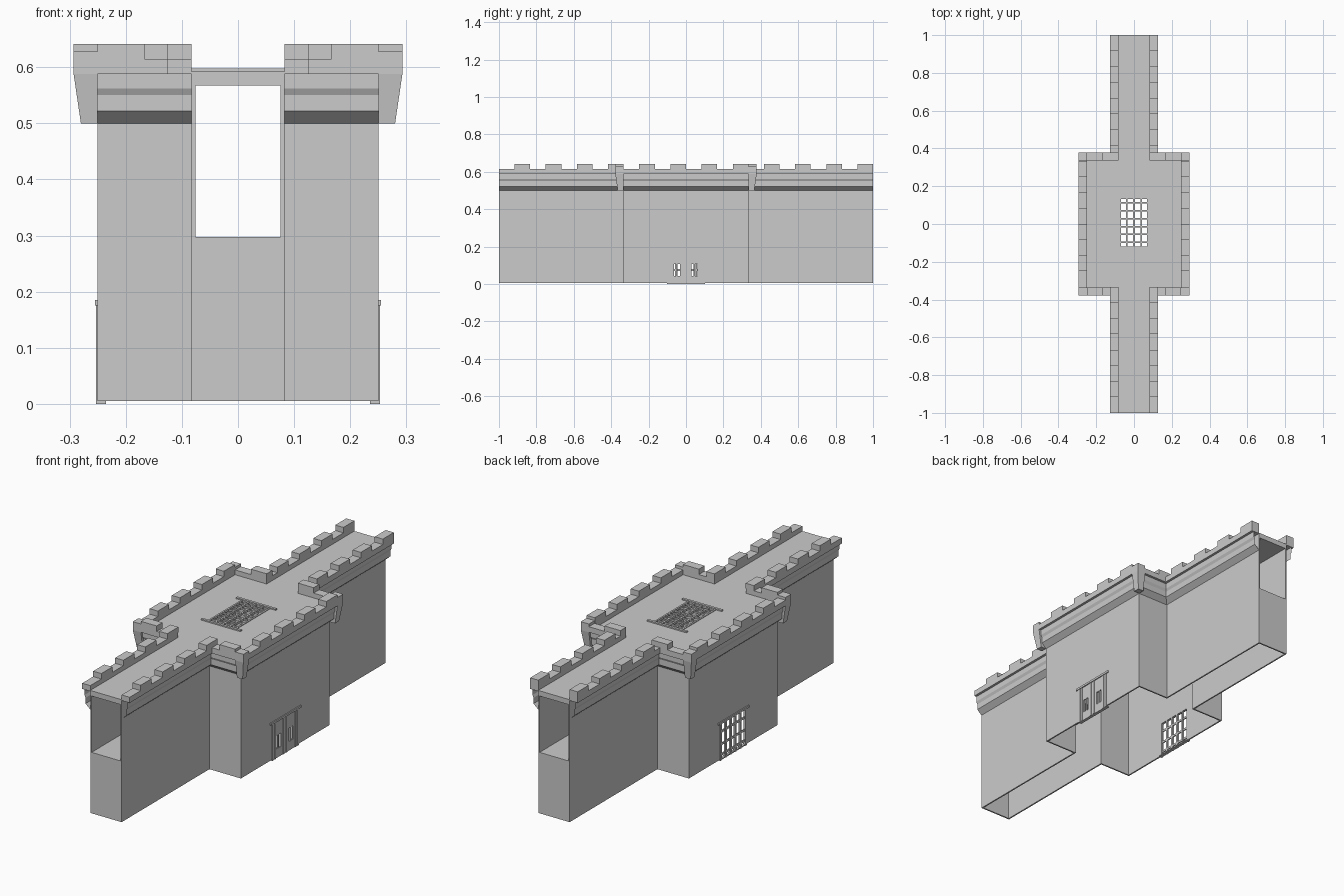
import bpy
import bmesh

old = bpy.data.objects.get("Cube")
if old:
    bpy.data.objects.remove(old, do_unlink=True)

stone = bpy.data.materials.new("grey stone")
stone.use_nodes = True
GREY = (0.6, 0.6, 0.6, 1)
stone.diffuse_color = GREY
stone.node_tree.nodes["Principled BSDF"].inputs["Base Color"].default_value = GREY

# Main sizes
WX, TX, TY = 0.083, 0.25, 0.335      # wall half width, tower half width and depth
OUT, SKIN = 0.043, 0.007             # parapet overhang, shell thickness
BASE, FLOOR, SOFFIT, DECK = 0.005, 0.297, 0.567, 0.592
LEDGE, SILL, TOP = 0.588, 0.615, 0.641
STEP = 1 / 12                        # merlon and gap length


def make(name, bm):
    bmesh.ops.recalc_face_normals(bm, faces=bm.faces)
    mesh = bpy.data.meshes.new(name)
    bm.to_mesh(mesh)
    bm.free()
    mesh.materials.append(stone)
    obj = bpy.data.objects.new(name, mesh)
    bpy.context.scene.collection.objects.link(obj)
    return obj


def box(bm, x, y, z):
    """Add a box between pairs of limits, given in any order."""
    x, y, z = sorted(x), sorted(y), sorted(z)
    for v in bmesh.ops.create_cube(bm, size=1)["verts"]:
        v.co = [lim[0] if c < 0 else lim[1] for c, lim in zip(v.co, (x, y, z))]


def boxes(name, items):
    bm = bmesh.new()
    for item in items:
        box(bm, *item)
    return make(name, bm)


def panel(name, x, ys, zs, holes):
    """Upright panel facing x, split on a grid with some cells left open."""
    return boxes(name, [(x, ys[i:i + 2], zs[j:j + 2])
                        for i in range(len(ys) - 1) for j in range(len(zs) - 1)
                        if (i, j) not in holes])


def moulding(name, start, end, normal):
    """Stepped cornice strip along an edge, open at both ends."""
    profile = [(0, 0.5), (0.025, 0.522), (0.025, 0.55),
               (0.031, 0.562), (0.031, LEDGE)]
    bm = bmesh.new()
    rows = [[bm.verts.new((p[0] + normal[0] * d, p[1] + normal[1] * d, z))
             for d, z in profile] for p in (start, end)]
    for k in range(len(profile) - 1):
        bm.faces.new((rows[0][k], rows[1][k], rows[1][k + 1], rows[0][k + 1]))
    obj = make(name, bm)
    # Point the strip away from the building
    mesh = obj.data
    if sum(p.normal.x * normal[0] + p.normal.y * normal[1] for p in mesh.polygons) < 0:
        mesh.flip_normals()
    return obj


def run(start, stop, first):
    """Merlon spans from start to stop; first = 0 begins with a merlon."""
    spans = []
    a = start + first * STEP
    while a < stop - 0.01:
        spans.append((a, min(a + STEP, stop)))
        a += 2 * STEP
    return spans


# Wall ends: floors, blind lower faces and decks
for s, end in ((-1, "front"), (1, "back")):
    y = (s * TY, s)
    boxes(end + "_wall_floor", [((-WX, WX), y, (FLOOR - SKIN, FLOOR))])
    boxes(end + "_wall_end", [((-WX, WX), (s, s * (1 - SKIN)), (BASE, FLOOR))])
    boxes(end + "_wall_deck", [((-WX, WX), y, (SOFFIT, DECK))])

# Tower deck around the skylight opening
HX, H0, H1 = 0.075, -0.118, 0.133
boxes("tower_deck", [
    ((-TX, TX), (-TY, H0), (SOFFIT, DECK)),
    ((-TX, TX), (H1, TY), (SOFFIT, DECK)),
    ((-TX, -HX), (H0, H1), (SOFFIT, DECK)),
    ((HX, TX), (H0, H1), (SOFFIT, DECK))])

# Skylight grate with a rail at each end
grate = [((x - 0.004, x + 0.004), (H0 - 0.01, H1 + 0.01), (DECK - 0.008, DECK + 0.003))
         for x in (-0.072, -0.038, 0, 0.038, 0.072)]
for k in range(6):
    y = H0 + (k + 0.5) * (H1 - H0) / 6
    grate.append(((-HX, HX), (y - 0.004, y + 0.004), (DECK - 0.006, DECK + 0.002)))
for y in (H0 - 0.008, H1 + 0.008):
    grate.append(((-0.105, 0.105), (y - 0.006, y + 0.006), (DECK - 0.004, DECK + 0.006)))
boxes("skylight_grate", grate)

for sx, side in ((-1, "right"), (1, "left")):
    inner, outer = sx * WX, sx * (WX + OUT)
    for sy, end in ((-1, "front"), (1, "back")):
        tag = f"{end}_{side}_"
        # Wall and tower shell
        boxes(tag + "wall_side", [((sx * (WX - SKIN), inner), (sy * TY, sy), (BASE, LEDGE))])
        boxes(tag + "tower_face", [((sx * (WX - SKIN), sx * TX),
                                    (sy * TY, sy * (TY - SKIN)), (BASE, LEDGE))])
        # Cornices
        moulding(tag + "wall_cornice", (inner, sy * TY), (inner, sy), (sx, 0))
        moulding(tag + "tower_cornice", (inner, sy * TY), (sx * TX, sy * TY), (0, sy))

        # Wall parapet
        lo, hi = sorted((sy * TY, sy))
        spans = run(-1, -TY + 0.002, 1) if sy < 0 else run(4 * STEP, 1, 1)
        boxes(tag + "wall_parapet", [((inner, outer), (lo, hi), (LEDGE, SILL))] +
              [((inner, outer), span, (SILL, TOP)) for span in spans])

        # Tower end parapet with a single merlon
        y = (sy * TY, sy * (TY + OUT))
        merlon = (sx * (WX + STEP), sx * TX) if sy < 0 else (inner, sx * (WX + STEP))
        boxes(tag + "tower_parapet", [((inner, sx * TX), y, (LEDGE, SILL)),
                                      (merlon, y, (SILL, TOP))])

        # Corner post on a tapered corbel
        bm = bmesh.new()
        box(bm, (sx * TX, sx * (TX + OUT)), y, (0.5, LEDGE))
        for v in bm.verts:
            if v.co.z < 0.51:
                v.co.x = sx * min(abs(v.co.x), TX + 0.03)
                v.co.y = sy * min(abs(v.co.y), TY + 0.03)
        box(bm, (sx * TX, sx * (TX + OUT)), y, (LEDGE, 0.628))
        make(tag + "corner_post", bm)

    # Tower side cornice and parapet
    moulding(side + "_tower_cornice", (sx * TX, -TY), (sx * TX, TY), (sx, 0))
    x = (sx * TX, sx * (TX + OUT))
    boxes(side + "_tower_parapet", [(x, (-TY, TY), (LEDGE, SILL))] +
          [(x, span, (SILL, TOP)) for span in run(-4 * STEP, 4 * STEP, 1)])

    # Doorway trim: lintel, posts and threshold
    face = sx * (TX - 0.004)
    trim = [((face, sx * 0.255), (-0.115, 0.115), (0.175, 0.185)),
            ((sx * 0.235, sx * TX), (-0.1, 0.1), (0, BASE))]
    for y in (-0.095, 0.095):
        trim.append(((face, sx * 0.253), (y - 0.006, y + 0.006), (0, 0.175)))
    boxes(side + "_doorway_trim", trim)

# Left side: doors with two barred windows
panel("left_tower_side", (TX - SKIN, TX), [-TY, -0.065, -0.033, 0.029, 0.061, TY],
      [BASE, 0.043, 0.107, LEDGE], {(1, 1), (3, 1)})
boxes("left_door_posts", [((TX, TX + 0.003), (y - 0.004, y + 0.004), (0, 0.175))
                          for y in (-0.078, -0.014, 0.01, 0.078)])
boxes("left_window_bars", [((TX - SKIN, TX), (y - 0.004, y + 0.004), (0.043, 0.107))
                           for y in (-0.049, 0.045)])

# Right side: open gateway filled by a grate
panel("right_tower_side", (-TX, SKIN - TX), [-TY, -0.09, 0.09, TY],
      [BASE, 0.175, LEDGE], {(1, 0)})
gate = [((-TX - 0.002, -TX + 0.006), (y - 0.005, y + 0.005), (0, 0.175))
        for y in (-0.055, -0.018, 0.018, 0.055)]
gate += [((-TX, -TX + 0.005), (-0.09, 0.09), (z - 0.005, z + 0.005))
         for z in (0.025, 0.075, 0.135)]
boxes("right_gate_grate", gate)
